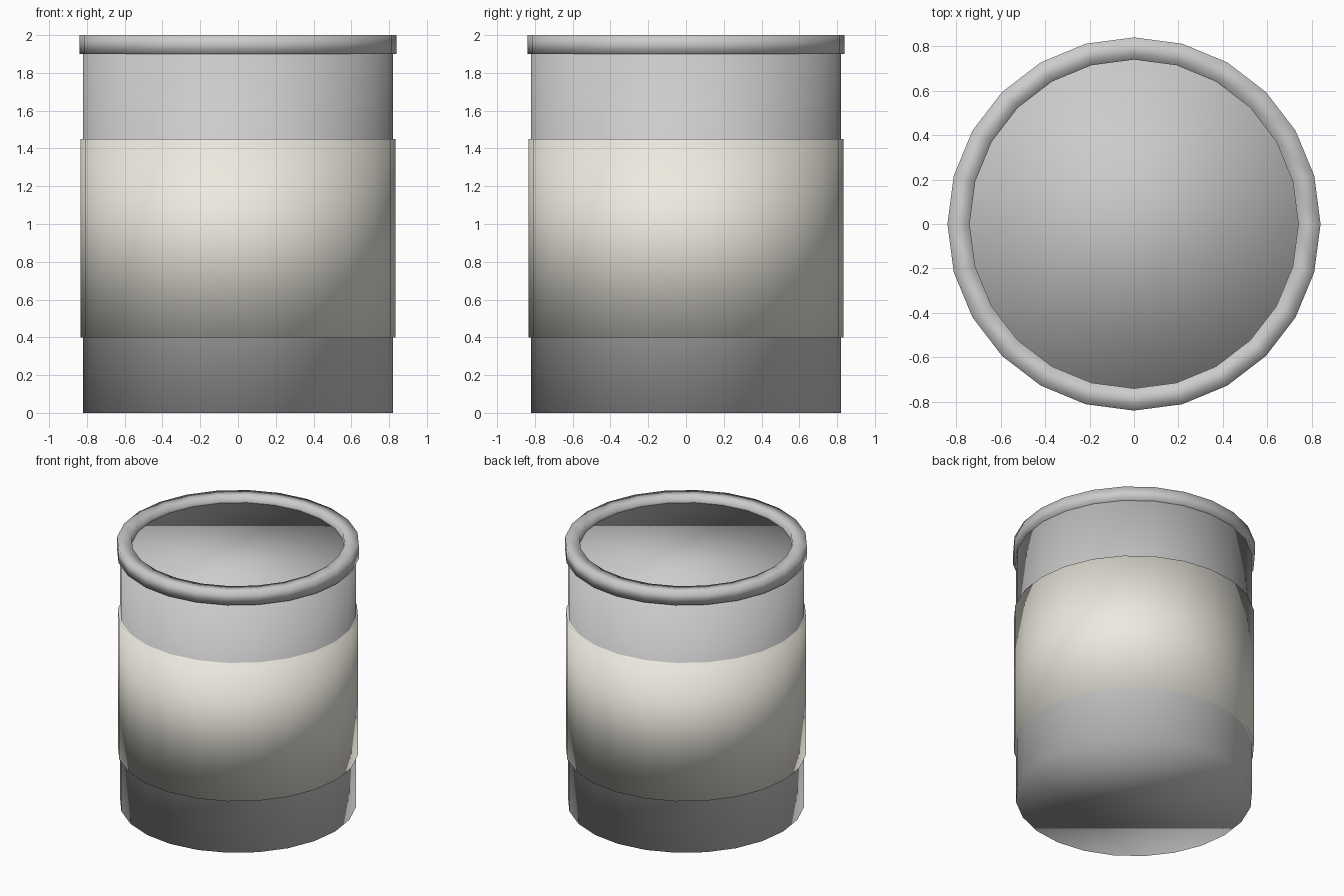
import bpy, bmesh
from math import tau
from mathutils import Matrix

if "Cube" in bpy.data.objects:
    bpy.data.objects.remove(bpy.data.objects["Cube"])

SIDES = 24


def smooth_object(name, bm, color=None):
    bmesh.ops.recalc_face_normals(bm, faces=bm.faces[:])
    for f in bm.faces:
        f.smooth = True
    mesh = bpy.data.meshes.new(name)
    bm.to_mesh(mesh)
    bm.free()
    ob = bpy.data.objects.new(name, mesh)
    bpy.context.collection.objects.link(ob)
    if color:
        mat = bpy.data.materials.new(name + "_colour")
        mat.diffuse_color = color
        mat.use_nodes = True
        mat.node_tree.nodes["Principled BSDF"].inputs["Base Color"].default_value = mat.diffuse_color
        mesh.materials.append(mat)
    return ob


def cylinder(name, radius, z0, z1, color=None):
    bm = bmesh.new()
    bmesh.ops.create_cone(bm, cap_ends=True, segments=SIDES, radius1=radius,
                          radius2=radius, depth=z1 - z0,
                          matrix=Matrix.Translation((0, 0, (z0 + z1) / 2)))
    return smooth_object(name, bm, color)


def ring(name, inner, outer, z0, z1):
    # square section spun round the z axis
    bm = bmesh.new()
    vs = [bm.verts.new(p) for p in
          [(inner, 0, z0), (outer, 0, z0), (outer, 0, z1), (inner, 0, z1)]]
    edges = [bm.edges.new((vs[i], vs[(i + 1) % 4])) for i in range(4)]
    bmesh.ops.spin(bm, geom=vs + edges, cent=(0, 0, 0), axis=(0, 0, 1),
                   angle=tau, steps=SIDES)
    bmesh.ops.remove_doubles(bm, verts=bm.verts[:], dist=0.0001)
    return smooth_object(name, bm)


# can body, its lid sits slightly below the rim
cylinder("can_body", 0.82, 0, 1.95)
# paper label wrapped round the middle
cylinder("label", 0.835, 0.40, 1.45, (0.85, 0.82, 0.74, 1))
# raised rim at the top
ring("top_rim", 0.74, 0.84, 1.90, 2.00)
